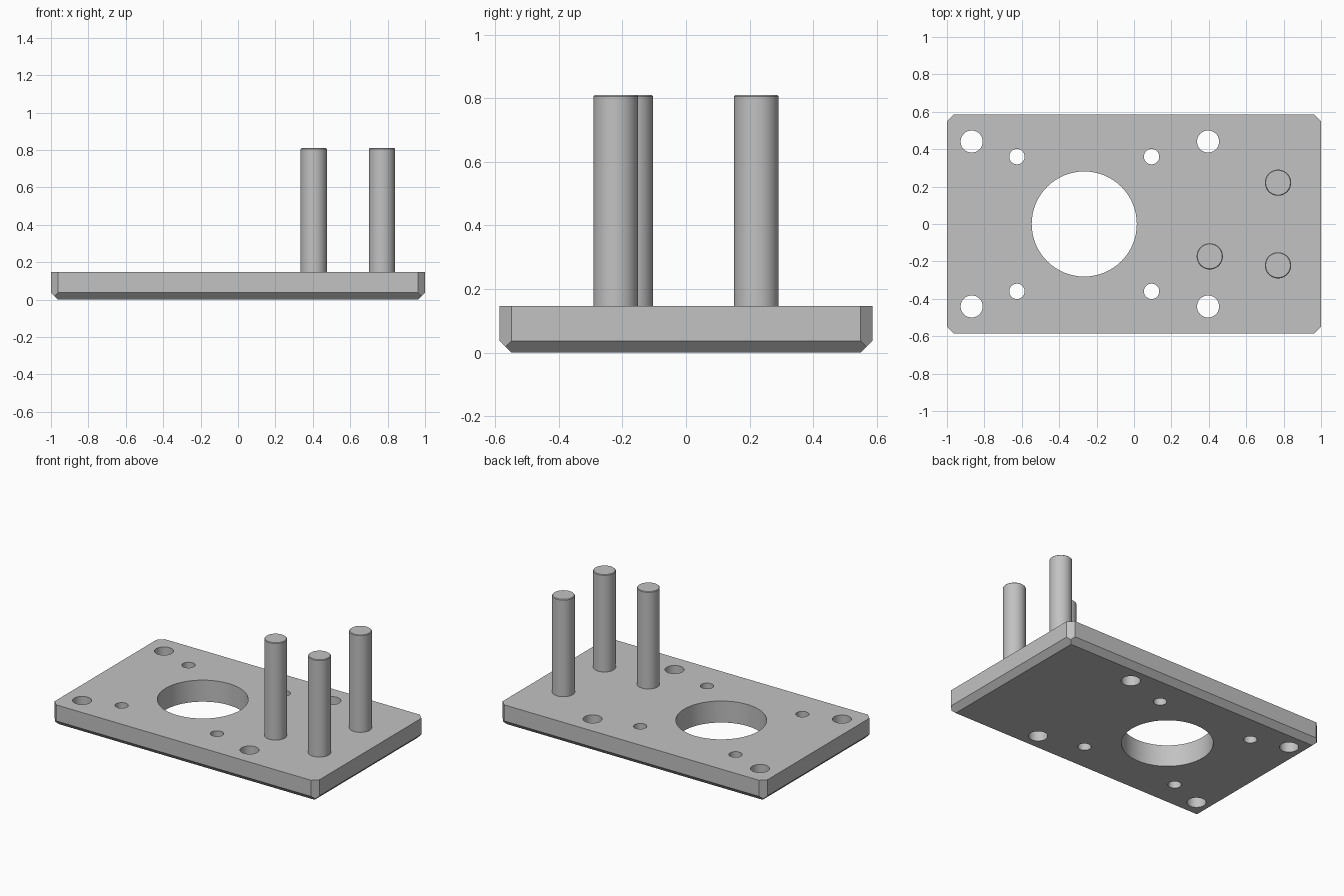
import bpy, bmesh, math
from mathutils import Matrix, Vector

if "Cube" in bpy.data.objects:
    bpy.data.objects.remove(bpy.data.objects["Cube"])

HX, HY, TOP, CH = 1.0, 0.586, 0.147, 0.037   # plate half sizes, thickness, chamfer
PIN_TOP, PIN_R = 0.81, 0.07

grey = bpy.data.materials.new("machined grey")
grey.diffuse_color = (0.54, 0.54, 0.54, 1)
grey.use_nodes = True
grey.node_tree.nodes["Principled BSDF"].inputs["Base Color"].default_value = grey.diffuse_color


def make_object(name, bm):
    bmesh.ops.recalc_face_normals(bm, faces=bm.faces)
    mesh = bpy.data.meshes.new(name)
    bm.to_mesh(mesh)
    bm.free()
    mesh.materials.append(grey)
    obj = bpy.data.objects.new(name, mesh)
    bpy.context.collection.objects.link(obj)
    return obj


def add_cylinder(bm, x, y, r, z0, z1, segments=64):
    return bmesh.ops.create_cone(
        bm, cap_ends=True, segments=segments, radius1=r, radius2=r, depth=z1 - z0,
        matrix=Matrix.Translation((x, y, (z0 + z1) / 2)))["verts"]


def smooth(obj):
    bpy.ops.object.select_all(action='DESELECT')
    obj.select_set(True)
    bpy.context.view_layer.objects.active = obj
    bpy.ops.object.shade_smooth_by_angle(angle=math.radians(30))


# Plate: rectangle stacked in three levels, the lowest one inset for the chamfer
bm = bmesh.new()
rings = []
for inset, z in ((CH, 0), (0, CH), (0, TOP)):
    x, y = HX - inset, HY - inset
    rings.append([bm.verts.new((sx * x, sy * y, z))
                  for sx, sy in ((-1, -1), (1, -1), (1, 1), (-1, 1))])
bm.faces.new(rings[0][::-1])
bm.faces.new(rings[-1])
for low, high in zip(rings, rings[1:]):
    for i in range(4):
        j = (i + 1) % 4
        bm.faces.new((low[i], low[j], high[j], high[i]))

# Cut the four vertical corners at 45 degrees
for sx in (-1, 1):
    for sy in (-1, 1):
        cut = bmesh.ops.bisect_plane(
            bm, geom=bm.verts[:] + bm.edges[:] + bm.faces[:],
            plane_co=Vector((sx * (HX - CH), sy * HY, 0)),
            plane_no=Vector((sx, sy, 0)).normalized(), clear_outer=True)
        edges = [e for e in cut["geom_cut"] if isinstance(e, bmesh.types.BMEdge)]
        bmesh.ops.holes_fill(bm, edges=edges, sides=0)
plate = make_object("base_plate", bm)

# Through holes: one bore, four small holes, four mounting holes
bm = bmesh.new()
holes = [(-0.266, 0, 0.281)]
for s in (-1, 1):
    holes += [(x, s * 0.36, 0.041) for x in (-0.626, 0.094)]
    holes += [(x, s * 0.441, 0.059) for x in (-0.868, 0.396)]
for x, y, r in holes:
    add_cylinder(bm, x, y, r, -0.1, TOP + 0.1)
cutter = make_object("hole_cutter", bm)
cutter.hide_render = True

boolean = plate.modifiers.new("holes", 'BOOLEAN')
boolean.operation = 'DIFFERENCE'
boolean.solver = 'EXACT'
boolean.object = cutter
bpy.context.view_layer.objects.active = plate
bpy.ops.object.modifier_apply(modifier=boolean.name)
bpy.data.objects.remove(cutter)
smooth(plate)

# Upright pins with a fine chamfer on the top rim
for i, (x, y) in enumerate(((0.405, -0.173), (0.77, 0.221), (0.77, -0.221)), 1):
    bm = bmesh.new()
    add_cylinder(bm, x, y, PIN_R, TOP, PIN_TOP)
    rim = [e for e in bm.edges if all(v.co.z > PIN_TOP - 0.001 for v in e.verts)]
    bmesh.ops.bevel(bm, geom=rim, offset=0.004, segments=1, affect='EDGES')
    smooth(make_object(f"pin_{i}", bm))
